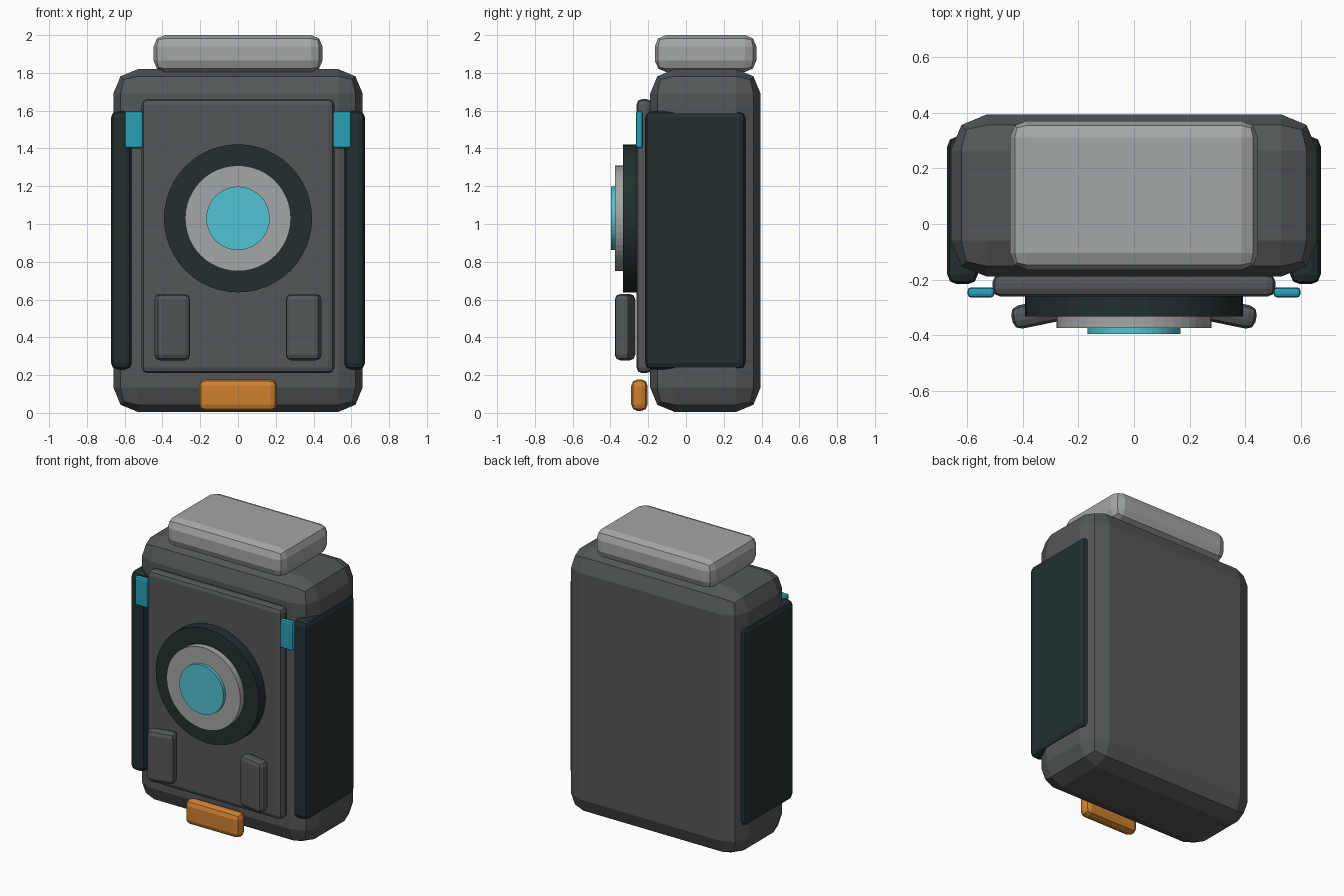
import bpy, math

if "Cube" in bpy.data.objects:
    bpy.data.objects.remove(bpy.data.objects["Cube"])


def material(name, rgb):
    m = bpy.data.materials.new(name)
    m.diffuse_color = (*rgb, 1)
    m.use_nodes = True
    m.node_tree.nodes["Principled BSDF"].inputs["Base Color"].default_value = m.diffuse_color
    return m


GREY = material("dark grey", (0.088, 0.095, 0.098))
BLACK = material("blue black", (0.016, 0.028, 0.029))
SILVER = material("light grey", (0.37, 0.385, 0.385))
CYAN = material("bright cyan", (0.085, 0.54, 0.65))
TEAL = material("deep cyan", (0.02, 0.35, 0.47))
ORANGE = material("orange", (0.62, 0.22, 0.03))


def box(name, xs, ys, zs, bevel, mat, turn=0):
    """Bevelled box given by its limits, turned about z."""
    lims = (xs, ys, zs)
    bpy.ops.mesh.primitive_cube_add(size=1, location=[(a + b) / 2 for a, b in lims])
    o = bpy.context.object
    o.name = name
    o.scale = [b - a for a, b in lims]
    bpy.ops.object.transform_apply(location=False, rotation=False, scale=True)
    o.rotation_euler.z = turn
    mod = o.modifiers.new("rounded edges", 'BEVEL')
    mod.width = bevel
    mod.segments = 2
    o.data.materials.append(mat)
    return o


def disc(name, radius, y0, y1, mat):
    """Short cylinder facing the front."""
    bpy.ops.mesh.primitive_cylinder_add(vertices=48, radius=radius, depth=y1 - y0,
                                        location=(0, (y0 + y1) / 2, 1.03),
                                        rotation=(math.pi / 2, 0, 0))
    o = bpy.context.object
    o.name = name
    o.data.materials.append(mat)


# Main case, front plate and top block
box("body", (-0.66, 0.66), (-0.19, 0.395), (0.005, 1.82), 0.13, GREY)
box("front_panel", (-0.51, 0.51), (-0.262, -0.18), (0.21, 1.662), 0.03, GREY)
box("top_block", (-0.447, 0.447), (-0.165, 0.372), (1.805, 2.0), 0.06, SILVER)

# Round dial stack
disc("dial_rim", 0.392, -0.333, -0.25, BLACK)
disc("dial_ring", 0.28, -0.375, -0.30, SILVER)
disc("dial_core", 0.168, -0.396, -0.34, CYAN)

# Bottom front bar
box("bottom_bar", (-0.207, 0.207), (-0.29, -0.203), (0.01, 0.178), 0.035, ORANGE)

# Mirrored pairs
for s, side in ((-1, "left"), (1, "right")):
    def span(a, b):
        return tuple(sorted((s * a, s * b)))
    box("side_pad_" + side, span(0.563, 0.673), (-0.217, 0.315), (0.23, 1.597), 0.035, BLACK)
    box("light_tab_" + side, span(0.503, 0.6), (-0.265, -0.228), (1.4, 1.598), 0.013, TEAL)
    box("button_" + side, span(0.254, 0.442), (-0.365, -0.28), (0.278, 0.63), 0.03, GREY, -0.2 * s)
